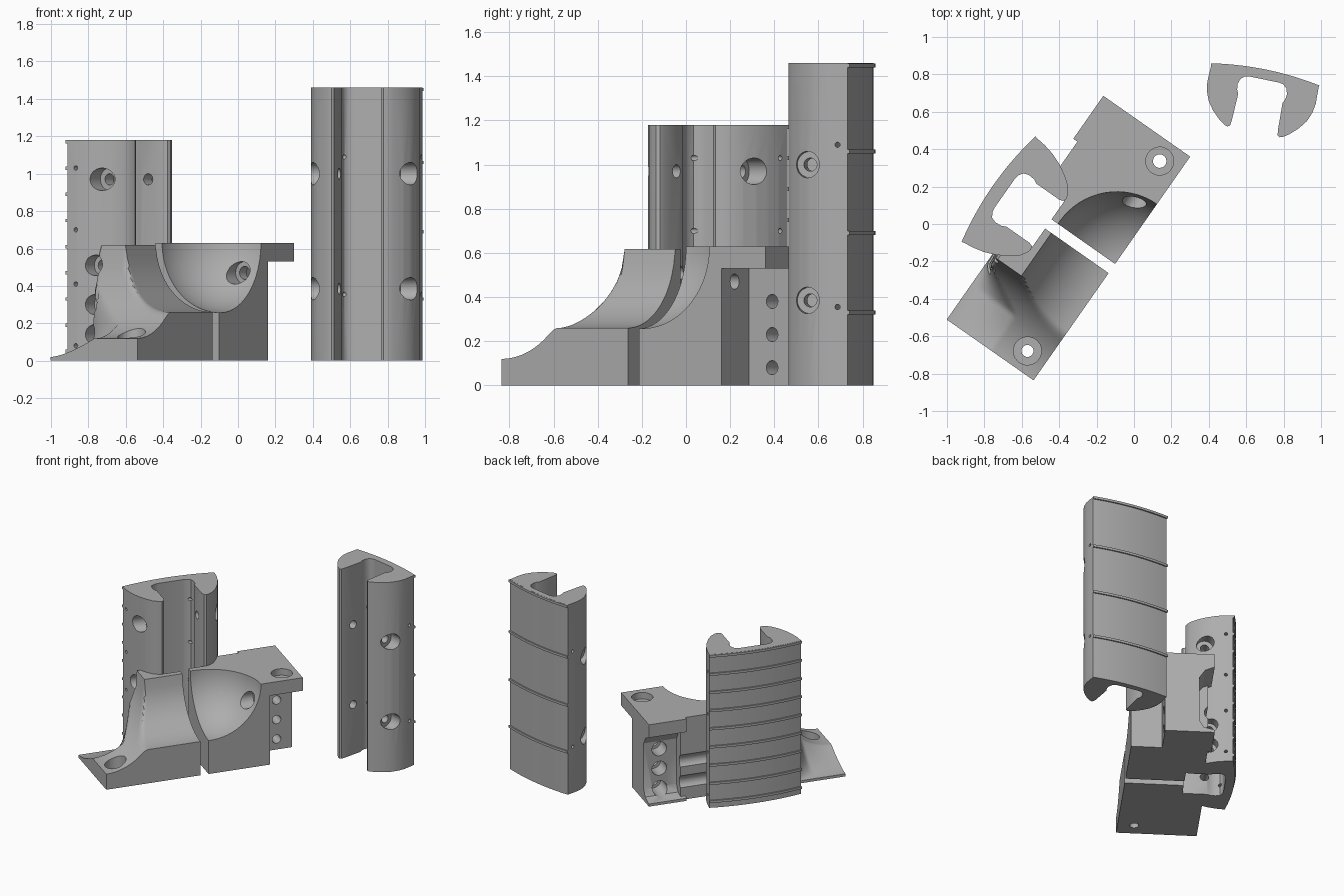
import bpy, bmesh, math
from mathutils import Matrix, Vector

if "Cube" in bpy.data.objects:
    bpy.data.objects.remove(bpy.data.objects["Cube"])

grey = bpy.data.materials.new("plain grey")
grey.use_nodes = True
grey.diffuse_color = (0.42, 0.42, 0.42, 1)
grey.node_tree.nodes["Principled BSDF"].inputs["Base Color"].default_value = (0.42, 0.42, 0.42, 1)

# Local frames: x along the chord, y towards the outer curved back
STAND = Matrix.Translation((-0.151, -0.215, 0)) @ Matrix.Rotation(math.radians(55), 4, "Z")
SPARE = Matrix.Translation((0.70, 0.79, 0)) @ Matrix.Rotation(math.radians(-11.6), 4, "Z")


def add(name, bm):
    bmesh.ops.recalc_face_normals(bm, faces=bm.faces)
    mesh = bpy.data.meshes.new(name)
    bm.to_mesh(mesh)
    bm.free()
    obj = bpy.data.objects.new(name, mesh)
    bpy.context.collection.objects.link(obj)
    mesh.materials.append(grey)
    return obj


def loft(name, rings):
    """Skin a list of closed rings and cap both ends."""
    bm = bmesh.new()
    vs = [[bm.verts.new(p) for p in ring] for ring in rings]
    n = len(vs[0])
    for a, b in zip(vs, vs[1:]):
        for i in range(n):
            j = (i + 1) % n
            bm.faces.new((a[i], a[j], b[j], b[i]))
    bm.faces.new(vs[0])
    bm.faces.new(vs[-1])
    return add(name, bm)


def prism(name, outline, low, high):
    return loft(name, [[(x, y, z) for x, y in outline] for z in (low, high)])


def bore(axis, centre, steps, sides=28):
    """Stepped round cutter; steps are (position along axis, radius)."""
    rings = []
    for pos, r in steps:
        ring = []
        for k in range(sides):
            a = math.tau * k / sides
            p = [centre[0] + r * math.cos(a), centre[1] + r * math.sin(a)]
            p.insert(axis, pos)
            ring.append(p)
        rings.append(ring)
    return loft("cutter", rings)


def cut(targets, cutter):
    cutter.hide_render = True
    for obj in targets:
        mod = obj.modifiers.new("cut", "BOOLEAN")
        mod.operation, mod.solver, mod.object = "DIFFERENCE", "EXACT", cutter
        bpy.context.view_layer.update()
        done = obj.evaluated_get(bpy.context.evaluated_depsgraph_get())
        mesh = bpy.data.meshes.new_from_object(done)
        obj.modifiers.clear()
        obj.data = mesh
    bpy.data.objects.remove(cutter)


def counterbore(sign, outer, step, inner, wide, thin):
    return [(sign * p, r) for p, r in ((outer, wide), (step, wide), (step, thin), (inner, thin))]


def finish(obj, frame):
    obj.data.transform(frame)
    bpy.ops.object.select_all(action="DESELECT")
    obj.select_set(True)
    bpy.context.view_layer.objects.active = obj
    bpy.ops.object.shade_smooth_by_angle(angle=math.radians(32))


def back_arc(half, sag, y, n=24):
    return [(half * t, y + sag * (1 - t * t)) for t in (2 * k / n - 1 for k in range(n + 1))]


def column(name, half_outline, half, sag, y, height):
    """Right half outline from the chord end round to the slot, mirrored."""
    left = [(-x, yy) for x, yy in reversed(half_outline)]
    return prism(name, back_arc(half, sag, y) + half_outline + left, 0, height)


def ribs(name, half, sag, y, heights, frame):
    arc = back_arc(half, sag, y)
    inner = [(x * 0.99, yy - 0.012) for x, yy in reversed(arc)]
    outer = [(x * 1.01, yy + 0.01) for x, yy in arc]
    for z in heights:
        finish(prism(name, outer + inner, z - 0.009, z + 0.009), frame)


# Spare column
spare_half = [(0.296, -0.09), (0.288, -0.14), (0.268, -0.19), (0.235, -0.235), (0.19, -0.278),
              (0.16, -0.298), (0.142, -0.304), (0.13, -0.295), (0.126, -0.27), (0.121, -0.12),
              (0.131, -0.1), (0.135, -0.07), (0.125, -0.04), (0.105, -0.023), (0.08, -0.018)]
spare = column("spare_column", spare_half, 0.293, 0.026, 0, 1.46)
for z in (0.385, 1.0):
    for side in (-1, 1):
        cut([spare], bore(0, (-0.19, z), counterbore(side, 0.4, 0.2, 0.06, 0.06, 0.03)))
for z in (0.355, 1.09):
    cut([spare], bore(0, (-0.045, z), [(-0.4, 0.012), (0.4, 0.012)], 12))
finish(spare, SPARE)
ribs("spare_rib", 0.293, 0.026, 0, (0.33, 0.69, 1.06, 1.45), SPARE)

# Column of the assembled stand
stand_half = [(0.334, 0.63), (0.32, 0.57), (0.296, 0.51), (0.262, 0.45), (0.225, 0.403),
              (0.19, 0.38), (0.165, 0.372), (0.147, 0.38), (0.14, 0.4), (0.14, 0.55),
              (0.152, 0.575), (0.155, 0.61), (0.145, 0.64), (0.12, 0.656), (0.09, 0.66)]
post = column("stand_column", stand_half, 0.341, 0.035, 0.69, 1.18)


# Low foot block: concave flares towards the front and the side
def smooth_min(a, b, k=0.03):
    h = max(k - abs(a - b), 0) / k
    return min(a, b) - h * h * k / 4


def foot_height(x, y):
    front = 0.63 - math.sqrt(max(0.37 ** 2 - (y + 0.04) ** 2, 0))
    side = 0.63 - 0.51 * math.sqrt(max(1 - ((x + 0.73) / 0.42) ** 2, 0))
    z = smooth_min(smooth_min(front, side), 0.63)
    start = 0.24 + 0.26 * min(max((x + 0.5) / 0.14, 0), 1)
    if y > start:
        z = 0.02 + (z - 0.02) * max((0.527 - y) / (0.527 - start), 0) ** 1.5
    return z


sections = []
for i in range(51):
    x = -0.73 + 0.70 * i / 50
    ys = [-0.04 + 0.567 * j / 44 for j in range(45)]
    sections.append([(x, 0.527, 0), (x, -0.04, 0)] + [(x, y, foot_height(x, y)) for y in ys])
foot = loft("foot_block", sections)
cut([foot], bore(2, (-0.62, 0.077), [(0.4, 0.075), (0.06, 0.075), (0.06, 0.032), (-0.1, 0.032)]))

# Tall bracket block with a hollowed front corner
bracket = prism("bracket_block", [(0.03, -0.04), (0.486, -0.04), (0.486, 0.5), (0.03, 0.5)], 0, 0.63)
ball = bmesh.new()
bmesh.ops.create_uvsphere(ball, u_segments=64, v_segments=40, radius=0.375,
                          matrix=Matrix.Translation((0.045, -0.042, 0.632)))
cut([bracket], add("cutter", ball))
cut([bracket], bore(0, (0.065, 0.47), [(0.2, 0.06), (0.42, 0.06), (0.42, 0.035), (0.6, 0.035)]))

# Top shelf and bolting flange beside the bracket
flange_side = [(-0.04, 0.53), (-0.04, 0.63), (0.527, 0.63), (0.527, 0.53), (0.46, 0.5), (0.42, 0.44),
               (0.42, 0.09), (0.45, 0.04), (0.527, 0.02), (0.527, 0), (0.178, 0), (0.178, 0.53)]
flange = loft("bracket_flange", [[(x, y, z) for y, z in flange_side] for x in (0.45, 0.73)])
cut([flange], bore(2, (0.617, 0.08), [(0.8, 0.075), (0.58, 0.075), (0.58, 0.036), (0.45, 0.036)]))
for z in (0.08, 0.23, 0.38):
    cut([flange], bore(1, (0.614, z), [(0.1, 0.032), (0.3, 0.032), (0.3, 0.054), (0.7, 0.054)]))

# Open slot through both blocks
slot = [(-0.15, 0.375), (0.15, 0.375), (0.15, 0.7), (-0.15, 0.7)]
cut([foot, bracket], prism("cutter", slot, -0.5, 1))

# Bolt holes in the column flanks
for side in (-1, 1):
    cut([post], bore(0, (0.5, 0.97), counterbore(side, 0.5, 0.22, 0.06, 0.06, 0.03)))
    block = foot if side < 0 else bracket
    for z in (0.14, 0.3, 0.51) if side < 0 else (0.14, 0.3):
        cut([post, block], bore(0, (0.53, z), counterbore(side, 0.6, 0.24, 0.06, 0.055, 0.03)))
for z in (0.08, 0.41, 0.7, 1.03):
    cut([post], bore(0, (0.64, z), [(-0.5, 0.012), (0.5, 0.012)], 12))

for part in (post, foot, bracket, flange):
    finish(part, STAND)
ribs("stand_rib", 0.341, 0.035, 0.69, [0.05 + 0.14 * k for k in range(9)], STAND)
